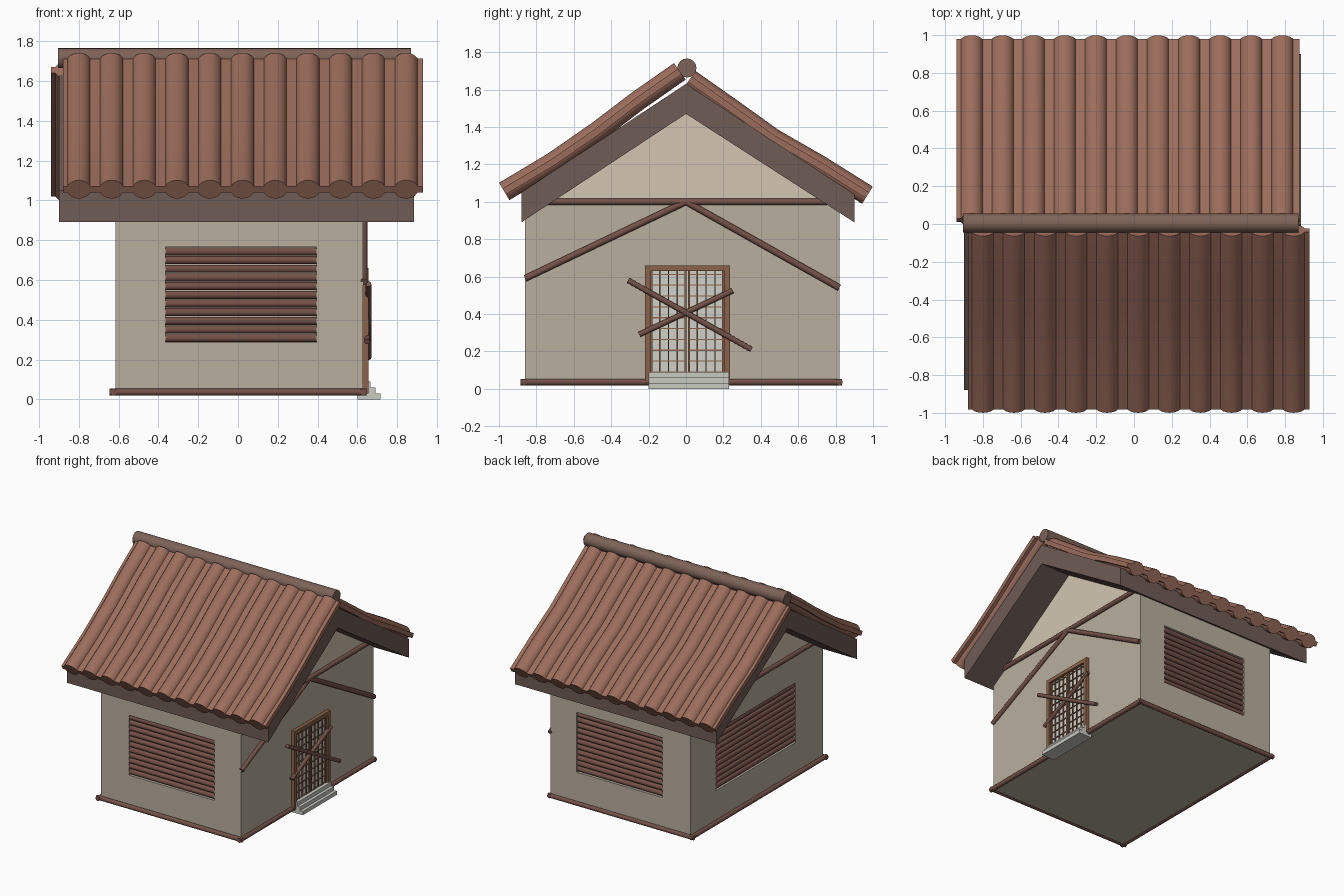
import bpy, bmesh, math
from mathutils import Vector

if "Cube" in bpy.data.objects:
    bpy.data.objects.remove(bpy.data.objects["Cube"])


def material(name, hexcode):
    lin = [(int(hexcode[i:i + 2], 16) / 255) ** 2.2 for i in (0, 2, 4)]
    m = bpy.data.materials.new(name)
    m.diffuse_color = (*lin, 1)
    m.use_nodes = True
    m.node_tree.nodes["Principled BSDF"].inputs["Base Color"].default_value = m.diffuse_color
    return m


WALL = material("plaster", "B7AE9D")
GABLE = material("gable_plaster", "D2C5B1")
TILE = material("clay_tile", "9A6C5C")
RIDGE = material("ridge_tile", "7C6358")
BOARD = material("roof_board", "6E5C57")
WOOD = material("dark_wood", "74524A")
FRAME = material("door_wood", "8A634C")
PAPER = material("door_paper", "CFD0C8")
STONE = material("stone", "C8CAC0")


def finish(name, bm, mat, smooth=False):
    bmesh.ops.recalc_face_normals(bm, faces=bm.faces)
    me = bpy.data.meshes.new(name)
    bm.to_mesh(me)
    bm.free()
    ob = bpy.data.objects.new(name, me)
    bpy.context.collection.objects.link(ob)
    if mat:
        me.materials.append(mat)
    if smooth:
        bpy.ops.object.select_all(action='DESELECT')
        ob.select_set(True)
        bpy.context.view_layer.objects.active = ob
        bpy.ops.object.shade_smooth_by_angle(angle=math.radians(40))
    return ob


def loft(bm, rings):
    """Skin a list of closed vertex rings and cap both ends."""
    vs = [[bm.verts.new(p) for p in r] for r in rings]
    n = len(vs[0])
    for a, b in zip(vs, vs[1:]):
        for i in range(n):
            bm.faces.new((a[i], a[(i + 1) % n], b[(i + 1) % n], b[i]))
    bm.faces.new(vs[0])
    bm.faces.new(vs[-1])


def add_box(bm, x, y, z):
    loft(bm, [[(k, y[0], z[0]), (k, y[1], z[0]), (k, y[1], z[1]), (k, y[0], z[1])] for k in x])


def add_pole(bm, a, b, r, sides=12):
    a, b = Vector(a), Vector(b)
    d = (b - a).normalized()
    u = d.orthogonal().normalized()
    v = d.cross(u)
    angles = [2 * math.pi * i / sides for i in range(sides)]
    loft(bm, [[p + r * (u * math.cos(t) + v * math.sin(t)) for t in angles] for p in (a, b)])


def boxes(name, mat, items):
    bm = bmesh.new()
    for it in items:
        add_box(bm, *it)
    return finish(name, bm, mat)


def poles(name, mat, items, r, sides=12):
    bm = bmesh.new()
    for a, b in items:
        add_pole(bm, a, b, r, sides)
    return finish(name, bm, mat, True)


def prism(name, mat, profile, x0, x1):
    bm = bmesh.new()
    loft(bm, [[(x, y, z) for y, z in profile] for x in (x0, x1)])
    return finish(name, bm, mat)


X0, X1, Y0, Y1 = -0.615, 0.627, -0.86, 0.82

# Walls with three shallow window recesses
walls = boxes("walls", WALL, [((X0, X1), (Y0, Y1), (0.025, 1.0))])
WZ = (0.285, 0.765)
D = 0.05
cutter = boxes("window_cutter", None, [
    ((-0.365, 0.395), (Y0 - 0.1, Y0 + D), WZ),
    ((-0.365, 0.395), (Y1 - D, Y1 + 0.1), WZ),
    ((X0 - 0.1, X0 + D), (-0.51, 0.50), WZ)])
cutter.hide_render = True
cutter.hide_viewport = True
mod = walls.modifiers.new("windows", 'BOOLEAN')
mod.object = cutter
mod.solver = 'EXACT'

# Window slats
heights = [0.307 + 0.0436 * i for i in range(11)]
s = 0.023
for name, a, b in (("front", (-0.365, Y0 + s), (0.395, Y0 + s)),
                   ("back", (-0.365, Y1 - s), (0.395, Y1 - s)),
                   ("left", (X0 + s, -0.51), (X0 + s, 0.50))):
    poles(name + "_window_slats", WOOD, [((*a, z), (*b, z)) for z in heights], 0.0205)

# Gable and thick roof board
prism("gable", GABLE, [(-0.79, 1.0), (0.79, 1.0), (0, 1.52)], X0 + 0.003, X1 - 0.003)
prism("roof_board", BOARD, [(-0.88, 0.89), (0, 1.47), (0.90, 0.89),
                            (0.90, 1.04), (0, 1.63), (-0.88, 1.05)], -0.90, 0.885)

# Base poles, gable beams and braces
poles("base_poles", WOOD, [
    ((-0.645, Y0 - 0.005, 0.036), (0.645, Y0 - 0.005, 0.036)),
    ((-0.645, Y1, 0.036), (0.645, Y1, 0.036)),
    ((X0 - 0.01, Y0 - 0.025, 0.036), (X0 - 0.01, Y1 + 0.013, 0.036)),
    ((X1 + 0.003, Y0 - 0.025, 0.036), (X1 + 0.003, Y1 + 0.013, 0.036))], 0.018)
poles("gable_beams", WOOD, [((x, -0.80, 1.0), (x, 0.78, 1.0)) for x in (X0, X1 + 0.005)], 0.018)
poles("wall_braces", WOOD, [((X1 + 0.006, 0, 1.0), (X1 + 0.006, -0.86, 0.59)),
                            ((X1 + 0.006, 0, 1.0), (X1 + 0.006, 0.82, 0.54))], 0.018)

# Sliding door: frame, paper, lattice
boxes("door_frame", FRAME, [((0.61, 0.655), (-0.22, -0.19), (0.03, 0.66)),
                            ((0.61, 0.655), (0.205, 0.235), (0.03, 0.66)),
                            ((0.61, 0.655), (-0.22, 0.235), (0.63, 0.66))])
boxes("door_paper", PAPER, [((0.61, 0.633), (-0.19, 0.205), (0.05, 0.63))])
lattice = []
for l, r in ((-0.19, 0.003), (0.01, 0.205)):
    for i in range(5):
        w = 0.006 if i in (0, 4) else 0.003
        y = l + w + (r - l - 2 * w) * i / 4
        lattice.append(((0.625, 0.642), (y - w, y + w), (0.06, 0.63)))
    for i in range(10):
        z = 0.09 + 0.058 * i
        lattice.append(((0.625, 0.640), (l, r), (z - 0.003, z + 0.003)))
boxes("door_lattice", FRAME, lattice)

# Crossed bars over the door
poles("crossed_bars", WOOD, [((0.655, -0.31, 0.58), (0.655, 0.35, 0.21)),
                             ((0.650, -0.25, 0.29), (0.650, 0.25, 0.525))], 0.015)

# Door steps
boxes("door_steps", STONE, [((0.60, 0.715 - 0.024 * i), (-0.20, 0.23), (0.03 * i, 0.03 * i + 0.03))
                            for i in range(3)])


# Tiled slopes: a bent slab with round barrel tiles swept along the same path
def add_sweep(bm, path, section):
    pts = [Vector((0, y, z)) for y, z in path]
    rings = []
    for i, p in enumerate(pts):
        t = (pts[min(i + 1, len(pts) - 1)] - pts[max(i - 1, 0)]).normalized()
        n = Vector((1, 0, 0)).cross(t)
        rings.append([p + Vector((a, 0, 0)) + n * b for a, b in section])
    loft(bm, rings)


front_path = [(-0.972, 1.055), (-0.71, 1.212), (-0.475, 1.375), (-0.255, 1.542), (-0.033, 1.697)]
back_path = [(0.97, 1.035), (0.72, 1.192), (0.468, 1.337), (0.23, 1.507), (0.02, 1.655)]
for name, path, x0, x1, first in (("front_roof_tiles", front_path, -0.88, 0.93, -0.80),
                                  ("back_roof_tiles", back_path, -0.94, 0.875, -0.86)):
    bm = bmesh.new()
    add_sweep(bm, path, [(x0, -0.018), (x1, -0.018), (x1, 0.018), (x0, 0.018)])
    for k in range(11):
        c = first + 0.1645 * k
        add_sweep(bm, path, [(c + 0.061 * math.cos(j * math.pi / 8), 0.054 * math.sin(j * math.pi / 8))
                             for j in range(16)])
    finish(name, bm, TILE, True)

# Ridge pole
poles("ridge", RIDGE, [((-0.905, 0.005, 1.715), (0.87, 0.005, 1.715))], 0.051, 16)
